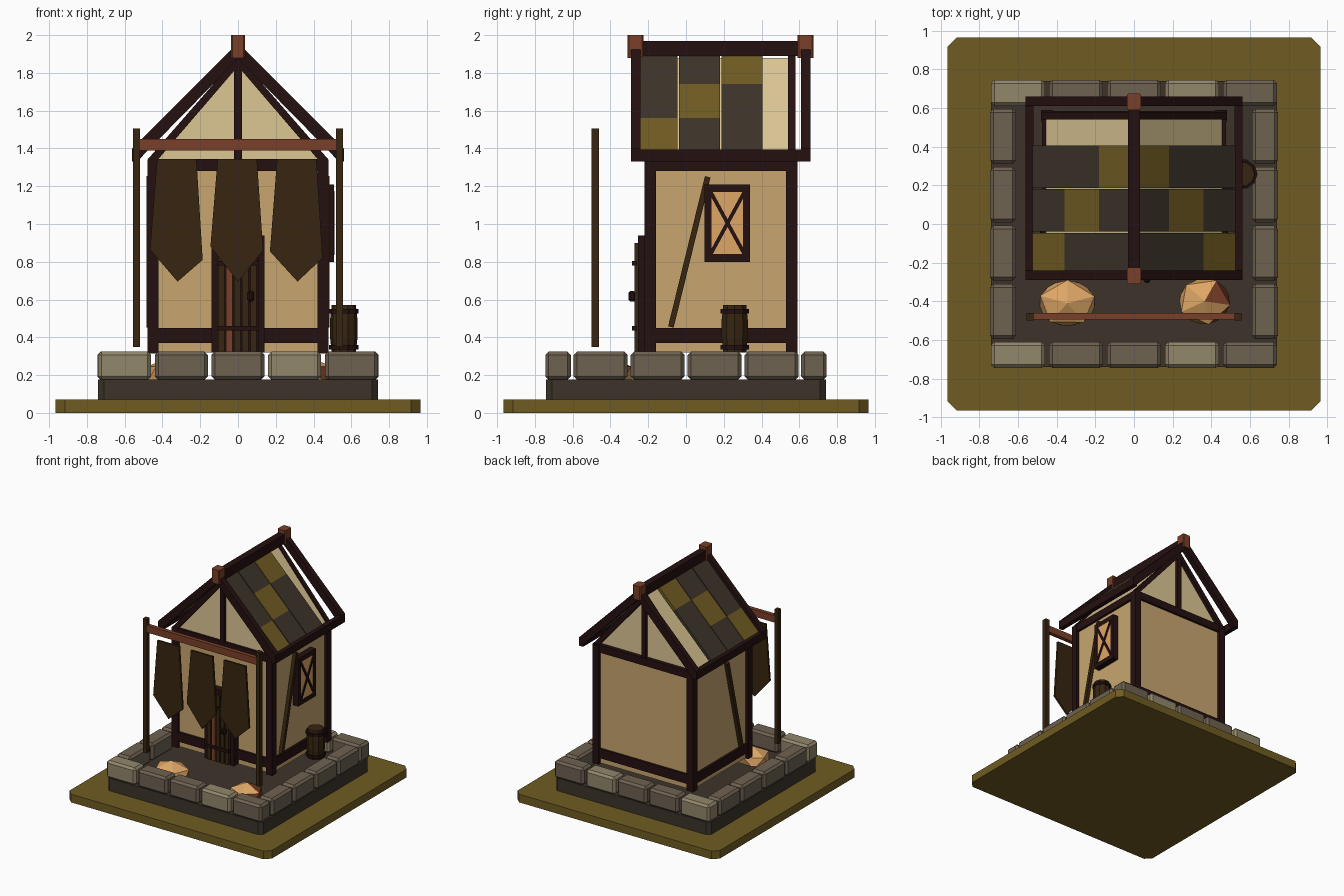
import bpy, bmesh, math
from mathutils import Vector, Matrix

if "Cube" in bpy.data.objects:
    bpy.data.objects.remove(bpy.data.objects["Cube"])


def mat(name, r, g, b):
    m = bpy.data.materials.new(name)
    lin = [((c / 255 + 0.055) / 1.055) ** 2.4 if c > 10 else c / 3294 for c in (r, g, b)]
    m.diffuse_color = (*lin, 1)
    m.use_nodes = True
    m.node_tree.nodes["Principled BSDF"].inputs["Base Color"].default_value = m.diffuse_color
    return m


PLASTER = mat("plaster", 200, 166, 111)
CREAM = mat("cream_gable", 220, 198, 148)
ORANGE = mat("straw_orange", 222, 166, 102)
STONE = mat("stone", 110, 98, 81)
PALE = mat("pale_stone", 146, 135, 107)
TIMBER = mat("dark_timber", 37, 16, 16)
BROWN = mat("brown_wood", 55, 37, 16)
RUST = mat("rust_wood", 122, 64, 40)
OLIVE = mat("olive", 112, 92, 34)
DARK = mat("dark_earth", 61, 52, 42)


def finish(name, bm, *mats):
    bmesh.ops.recalc_face_normals(bm, faces=bm.faces)
    me = bpy.data.meshes.new(name)
    bm.to_mesh(me)
    bm.free()
    for m in mats:
        me.materials.append(m)
    ob = bpy.data.objects.new(name, me)
    bpy.context.collection.objects.link(ob)
    return ob


def box(name, m, x0, x1, y0, y1, z0, z1, bevel=0, vertical_only=False):
    bm = bmesh.new()
    bmesh.ops.create_cube(bm, size=1)
    for v in bm.verts:
        v.co = Vector((x0 if v.co.x < 0 else x1, y0 if v.co.y < 0 else y1, z0 if v.co.z < 0 else z1))
    if bevel:
        edges = [e for e in bm.edges if not vertical_only
                 or abs(e.verts[0].co.z - e.verts[1].co.z) > 1e-4]
        bmesh.ops.bevel(bm, geom=edges, offset=bevel, segments=1, affect='EDGES')
    return finish(name, bm, m)


def prism(name, m, pts, y0, y1):
    """Outline in x,z pushed along y."""
    bm = bmesh.new()
    f = bm.faces.new([bm.verts.new((x, y0, z)) for x, z in pts])
    ext = bmesh.ops.extrude_face_region(bm, geom=[f])["geom"]
    for v in ext:
        if isinstance(v, bmesh.types.BMVert):
            v.co.y = y1
    return finish(name, bm, m)


def side_beam(name, m, x0, x1, p, q, w):
    """Slanted bar in the y,z plane between p and q."""
    p, q = Vector(p), Vector(q)
    d = q - p
    bm = bmesh.new()
    bmesh.ops.create_cube(bm, size=1)
    c = (p + q) / 2
    M = (Matrix.Translation(((x0 + x1) / 2, c.x, c.y)) @ Matrix.Rotation(math.atan2(d.y, d.x), 4, 'X')
         @ Matrix.Diagonal((abs(x1 - x0), d.length, w, 1)))
    bm.transform(M)
    return finish(name, bm, m)


# ground and stone footing
box("ground_slab", OLIVE, -.965, .965, -.965, .965, 0, .07, .048, True)
box("footing", DARK, -.74, .74, -.74, .74, .07, .178, .03, True)
for s in (-1, 1):
    for i in range(5):
        x = -.74 + i * .3
        y = sorted((s * .61, s * .745))
        box("end_stone", PALE if i in (0, 3) else STONE, x, x + .28, *y, .175, .325, .018)
    for i in range(4):
        y = -.595 + i * .302
        box("side_stone", STONE, *sorted((s * .61, s * .745)), y, y + .285, .175, .325, .018)

# house walls
box("wall_body", PLASTER, -.455, .455, -.195, .565, .32, 1.34)
for x in (-.48, .42):
    for y in (-.22, .53):
        box("corner_post", TIMBER, x, x + .06, y, y + .06, .315, 1.34)
for z0, z1 in ((.37, .45), (1.28, 1.345)):
    for y in (-.215, .54):
        box("cross_beam", TIMBER, -.475, .475, y, y + .045, z0, z1)
    for x in (-.475, .43):
        box("side_rail", TIMBER, x, x + .045, -.215, .585, z0, z1)
for s in (-1, 1):
    side_beam("wall_brace", BROWN, s * .45, s * .485, (-.08, .455), (.115, 1.25), .03)

# gable ends
prism("gable_body", CREAM, [(-.46, 1.34), (.46, 1.34), (0, 1.88)], -.195, .55)
for y0, y1 in ((-.22, -.18), (.54, .58)):
    prism("gable_rafters", TIMBER, [(.48, 1.34), (0, 1.89), (-.48, 1.34), (-.425, 1.34),
                                    (0, 1.835), (.425, 1.34)], y0, y1)
    box("gable_stud", TIMBER, -.02, .02, y0, y1, 1.33, 1.84)

# roof frame
for y0, y1 in ((-.29, -.24), (.61, .66)):
    prism("verge_board", TIMBER, [(.56, 1.33), (.56, 1.40), (0, 1.96), (-.56, 1.40), (-.56, 1.33),
                                  (-.535, 1.33), (0, 1.875), (.535, 1.33)], y0, y1)
box("ridge_beam", TIMBER, -.03, .03, -.29, .66, 1.89, 1.97)
for s in (-1, 1):
    box("eave_beam", TIMBER, *sorted((s * .52, s * .56)), -.29, .66, 1.33, 1.395)
for y in (-.31, .59):
    box("ridge_finial", RUST, -.037, .037, y, y + .085, 1.88, 2.0, .008, True)

# roof tiles, one olive tile per column stepping up the slope
cuts = (.02, .18, .36, .525)
for s in (-1, 1):
    for c, (y0, y1) in enumerate(((-.24, -.046), (-.038, .181), (.187, .405))):
        for r in range(3):
            a, b = cuts[r], cuts[r + 1]
            pts = [(a, 1.92 - a), (b, 1.92 - b), (b - .015, 1.90 - b), (a - .015, 1.90 - a)]
            prism("roof_tile", OLIVE if r == 2 - c else DARK, [(s * x, z) for x, z in pts], y0, y1)

# door
for x in (-.14, .105):
    box("door_jamb", TIMBER, x, x + .035, -.255, -.19, .32, .94)
box("door_lintel", TIMBER, -.14, .14, -.255, -.19, .90, .94)
box("door_back", TIMBER, -.11, .11, -.24, -.19, .32, .9)
for i in range(5):
    x = -.105 + i * .0425
    box("door_plank", RUST if i == 1 else BROWN, x, x + .034, -.272, -.23, .325, .9)
for z in (.435, .78):
    box("door_strap", TIMBER, -.11, .11, -.285, -.26, z, z + .025)
box("door_handle", TIMBER, .05, .085, -.305, -.265, .59, .645, .01)

# window on the right wall
box("window_pane", ORANGE, .45, .505, .12, .32, .82, 1.19)
for y in (.098, .302):
    box("window_jamb", TIMBER, .45, .507, y, y + .036, .8, 1.21)
for z in (.8, 1.17):
    box("window_rail", TIMBER, .45, .507, .098, .338, z, z + .04)
side_beam("window_cross", TIMBER, .49, .512, (.13, .84), (.31, 1.17), .02)
side_beam("window_cross", TIMBER, .49, .512, (.13, 1.17), (.31, .84), .02)

# hanging rack with three cloths
for x in (-.557, .52):
    box("rack_post", BROWN, x, x + .037, -.5, -.46, .35, 1.505)
box("rack_rail", RUST, -.52, .52, -.495, -.46, 1.39, 1.45)
for cx, zr, zl in ((-.32, .81, .865), (0, .86, .88), (.315, .82, .855)):
    prism("hanging_cloth", BROWN, [(cx - .108, 1.345), (cx + .1, 1.345), (cx + .133, zr),
                                   (cx, .695), (cx - .146, zl)], -.49, -.472)

# straw piles, the right one with rust faces
for cx, cy, r, turn in ((-.345, -.41, .165, .3), (.365, -.4, .15, 1.1)):
    bm = bmesh.new()
    bmesh.ops.create_icosphere(bm, subdivisions=1, radius=1)
    bm.transform(Matrix.Translation((cx, cy, .2)) @ Matrix.Diagonal((r, .135, .1, 1))
                 @ Matrix.Rotation(turn, 4, 'Z'))
    bm.normal_update()
    for f in bm.faces:
        f.material_index = int(cx > 0 and f.calc_center_median().x > cx + .06)
    finish("straw_pile", bm, ORANGE, RUST)


# barrel
def ring_solid(name, m, prof, n=10):
    bm = bmesh.new()
    rings = [[bm.verts.new((.56 + r * math.cos(2 * math.pi * k / n), .258 + r * math.sin(2 * math.pi * k / n), z))
              for k in range(n)] for r, z in prof]
    for a, b in zip(rings, rings[1:]):
        for k in range(n):
            bm.faces.new((a[k], a[(k + 1) % n], b[(k + 1) % n], b[k]))
    bm.faces.new(rings[0])
    bm.faces.new(rings[-1])
    finish(name, bm, m)


ring_solid("barrel", BROWN, [(.064, .32), (.073, .40), (.073, .49), (.064, .572)])
for z in (.335, .525):
    ring_solid("barrel_hoop", TIMBER, [(.079, z), (.079, z + .025)])
